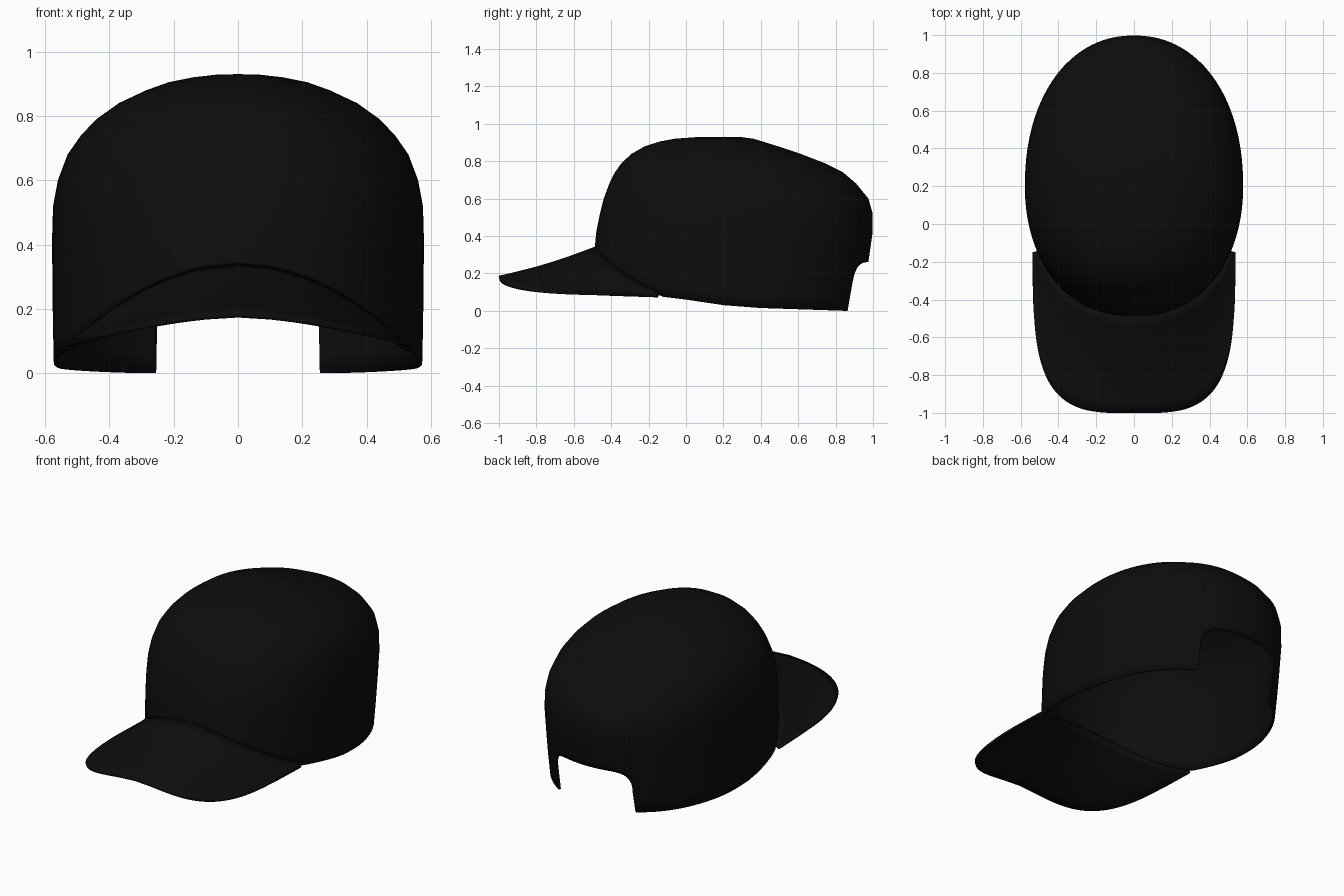
import bpy, bmesh, math

if "Cube" in bpy.data.objects:
    bpy.data.objects.remove(bpy.data.objects["Cube"])

def material(name, col):
    m = bpy.data.materials.new(name)
    m.diffuse_color = (*col, 1)
    m.use_nodes = True
    m.node_tree.nodes["Principled BSDF"].inputs["Base Color"].default_value = m.diffuse_color
    return m

black = material("black fabric", (0.004, 0.004, 0.004))

CY, N = 0.2, 2.15            # crown centre and roundness of its plan
# crown sections: height, front y, back y, half width
ROWS = [(0, -.505, .93, .572), (.13, -.50, .955, .575), (.26, -.495, .975, .577),
        (.42, -.48, .998, .578), (.52, -.46, .998, .575), (.60, -.44, .975, .56),
        (.68, -.41, .91, .53), (.74, -.38, .84, .488), (.79, -.345, .74, .44),
        (.84, -.29, .61, .37), (.88, -.22, .49, .285), (.905, -.14, .41, .215),
        (.92, -.06, .36, .14), (.928, .05, .30, .07), (.93, CY, CY, 0)]

def interp(rows, z):
    for a, b in zip(rows, rows[1:]):
        if z <= b[0]:
            t = max(0, (z - a[0]) / (b[0] - a[0]))
            return [p + (q - p) * t for p, q in zip(a[1:], b[1:])]
    return rows[-1][1:]

def spow(v, e):
    return math.copysign(abs(v) ** e, v)

def crown_point(ang, z):
    """Point on the crown; angle 0 is the front, pi the back."""
    yf, yb, w = interp(ROWS, z)
    c = spow(math.cos(ang), 2 / N)
    y = CY - c * (CY - yf) if c > 0 else CY - c * (yb - CY)
    return (w * spow(math.sin(ang), 2 / N), y, z)

def join_z(x):
    """Height of the seam between crown and brim."""
    return .078 + .25 * max(0, 1 - (x / .52) ** 2)

GAP = .262                   # half width of the rear opening
RIM = [(-.15, .078), (0, .06), (.2, .03), (.4, .015), (.86, 0), (1.1, 0)]

def rim_z(ang):
    x, y, _ = crown_point(ang, .1)
    if y < -.15:
        return join_z(x)
    if y > .5 and abs(x) < GAP - .0005:
        return .26 * (1 - (abs(x) / GAP) ** 6) ** (1 / 6)
    return interp(RIM, y)[0]

def finish(name, bm, thick, offset):
    bmesh.ops.remove_doubles(bm, verts=bm.verts, dist=1e-5)
    bmesh.ops.recalc_face_normals(bm, faces=bm.faces)
    me = bpy.data.meshes.new(name)
    bm.to_mesh(me)
    bm.free()
    ob = bpy.data.objects.new(name, me)
    bpy.context.collection.objects.link(ob)
    me.materials.append(black)
    s = ob.modifiers.new("thickness", 'SOLIDIFY')
    s.thickness, s.offset = thick, offset
    bpy.ops.object.select_all(action='DESELECT')
    bpy.context.view_layer.objects.active = ob
    ob.select_set(True)
    bpy.ops.object.shade_smooth_by_angle(angle=math.radians(40))
    return ob

def grid(bm, cols, closed=False):
    vs = [[bm.verts.new(p) for p in col] for col in cols]
    pairs = list(zip(vs, vs[1:])) + ([(vs[-1], vs[0])] if closed else [])
    for a, b in pairs:
        for i in range(len(a) - 1):
            bm.faces.new((a[i], b[i], b[i + 1], a[i + 1]))

# Crown: columns around, denser at the rear opening's corners
edge = math.pi - math.asin((GAP / .5747) ** (N / 2))
half = [edge * i / 36 for i in range(37)]
half += [edge + (math.pi - edge) * (i / 12) ** 2 for i in range(12)]
half[37:37] = [edge + .002]
angles = half + [math.pi] + [2 * math.pi - a for a in reversed(half[1:])]
levels = []
for a, b in zip(ROWS, ROWS[1:]):
    levels += [a[0], (a[0] + b[0]) / 2]
levels.append(.93)
cols = []
for a in angles:
    r = rim_z(a)
    cols.append([crown_point(a, z if z > .5 else r + z / .5 * (.5 - r)) for z in levels])
bm = bmesh.new()
grid(bm, cols, True)
finish("crown", bm, .012, -1)

# Brim: arched sheet from the crown seam out to a rounded front edge
cols = []
for i in range(65):
    a = -math.pi / 2 + math.pi * i / 64
    s, c = math.sin(a), max(0, math.cos(a))
    e = 2 / 3.6
    ox, oy = .533 * spow(s, e), -.15 - .85 * c ** e
    oz = .180 - .09 * (abs(ox) / .53) ** 1.6
    oz = min(oz, .18) - .012 * max(0, (oy + .5) / .35)
    ix = .512 * spow(s, e)
    iy = CY - .685 * (1 - (abs(ix) / .577) ** N) ** (1 / N)
    iz = join_z(ix) + .008
    cols.append([(ix + (ox - ix) * t, iy + (oy - iy) * t,
                  iz + (oz - iz) * t - .012 * math.sin(math.pi * t) * c)
                 for t in [k / 10 for k in range(11)]])
bm = bmesh.new()
grid(bm, cols)
finish("brim", bm, .014, 0)
